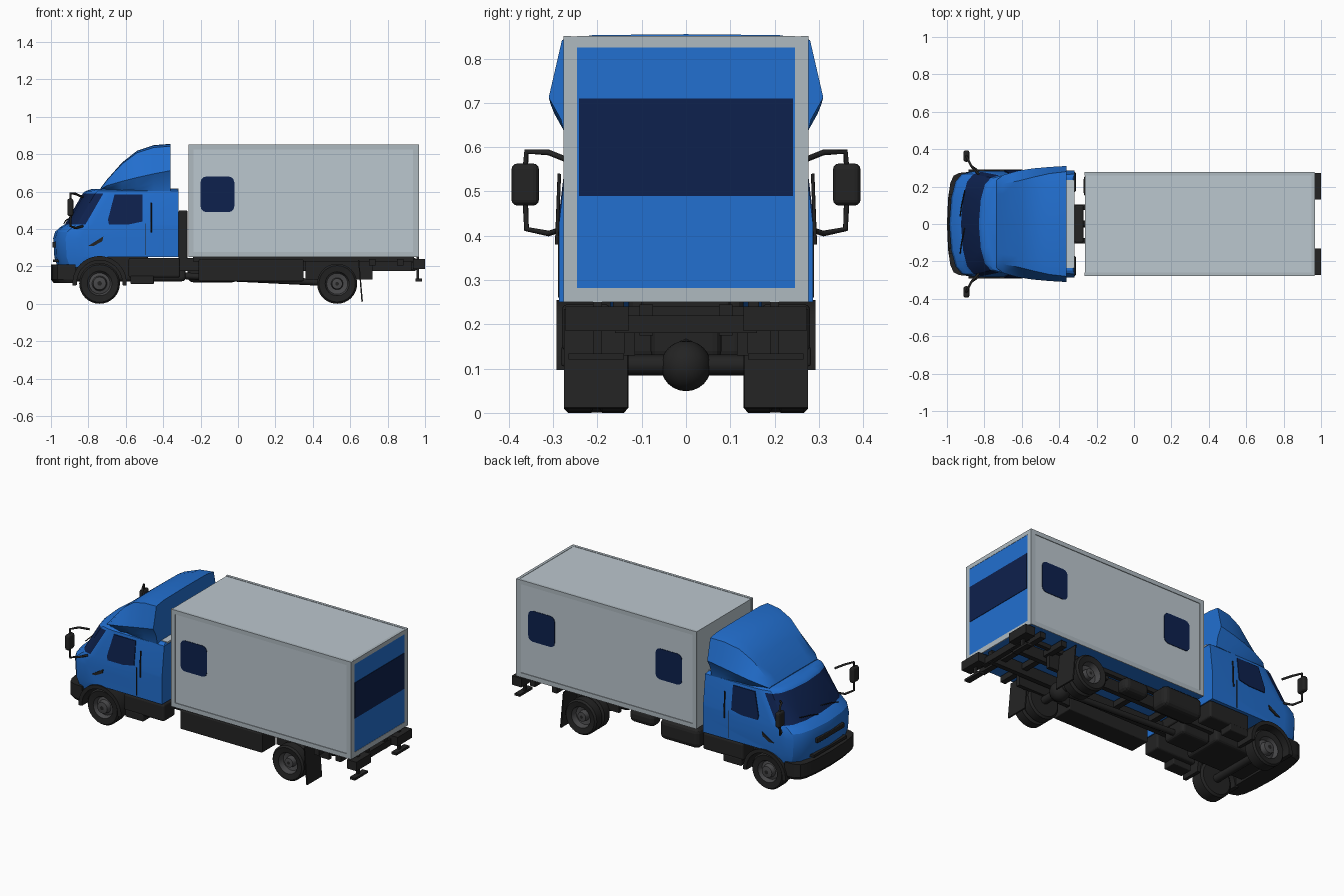
import bpy, bmesh, math
from mathutils import Vector

if "Cube" in bpy.data.objects:
    bpy.data.objects.remove(bpy.data.objects["Cube"])


def material(name, rgb):
    m = bpy.data.materials.new(name)
    m.diffuse_color = (*rgb, 1)
    m.use_nodes = True
    m.node_tree.nodes["Principled BSDF"].inputs["Base Color"].default_value = m.diffuse_color
    return m


BLUE = material("blue paint", (0.016, 0.16, 0.63))
GLASS = material("navy glass", (0.004, 0.015, 0.075))
BLACK = material("black", (0.017, 0.017, 0.017))
GREY = material("light grey", (0.50, 0.57, 0.62))
TRIM = material("frame grey", (0.43, 0.49, 0.53))
RIM = material("rim grey", (0.065, 0.065, 0.068))


def finish(name, bm, mats, smooth=None):
    bmesh.ops.recalc_face_normals(bm, faces=bm.faces)
    me = bpy.data.meshes.new(name)
    bm.to_mesh(me)
    bm.free()
    for m in mats:
        me.materials.append(m)
    ob = bpy.data.objects.new(name, me)
    bpy.context.collection.objects.link(ob)
    bpy.ops.object.select_all(action='DESELECT')
    ob.select_set(True)
    bpy.context.view_layer.objects.active = ob
    if smooth:
        bpy.ops.object.shade_smooth_by_angle(angle=math.radians(smooth))
    return ob


def loft(name, rings, mats, rule=None, smooth=None, cap=True, closed=False):
    """Skin equal rings of points; rule(ring, segment) picks the colour."""
    bm = bmesh.new()
    vs = [[bm.verts.new(p) for p in r] for r in rings]
    n = len(rings[0])
    for i in range(len(vs) if closed else len(vs) - 1):
        a, b = vs[i], vs[(i + 1) % len(vs)]
        for j in range(n):
            k = (j + 1) % n
            f = bm.faces.new((a[j], a[k], b[k], b[j]))
            f.material_index = rule(i, j) if rule else 0
    if cap:
        bm.faces.new(vs[0])
        bm.faces.new(vs[-1])
    return finish(name, bm, mats, smooth)


def prism(name, pts, y0, y1, mat, smooth=None):
    return loft(name, [[(x, y, z) for x, z in pts] for y in (y0, y1)], [mat], smooth=smooth)


def box(name, x0, x1, y0, y1, z0, z1, mat, bevel=0):
    ob = prism(name, [(x0, z0), (x1, z0), (x1, z1), (x0, z1)], y0, y1, mat)
    if bevel:
        b = ob.modifiers.new("bevel", 'BEVEL')
        b.width, b.segments = bevel, 3
    return ob


def tube(name, pts, r, mat=BLACK):
    cu = bpy.data.curves.new(name, 'CURVE')
    cu.dimensions, cu.bevel_depth, cu.bevel_resolution = '3D', r, 2
    cu.use_fill_caps = True
    sp = cu.splines.new('POLY')
    sp.points.add(len(pts) - 1)
    for p, c in zip(sp.points, pts):
        p.co = (*c, 1)
    cu.materials.append(mat)
    ob = bpy.data.objects.new(name, cu)
    bpy.context.collection.objects.link(ob)
    return ob


def lathe(name, x, z, prof, s, mats, rims=(), n=32):
    """Revolve (radius, y) about the y axis at x, z."""
    ring = lambda r, y: [(x + r * math.cos(2 * math.pi * k / n), s * y,
                          z + r * math.sin(2 * math.pi * k / n)) for k in range(n)]
    return loft(name, [ring(r, y) for r, y in prof], mats,
                lambda i, j: 1 if i in rims else 0, 35)


def rounded(x0, x1, z0, z1, r):
    out = []
    for cx, cz, a in ((x1 - r, z1 - r, 0), (x0 + r, z1 - r, 90), (x0 + r, z0 + r, 180), (x1 - r, z0 + r, 270)):
        out += [(cx + r * math.cos(math.radians(a + t)), cz + r * math.sin(math.radians(a + t)))
                for t in (0, 30, 60, 90)]
    return out


def span(name, s, x0, x1, y0, y1, z0, z1, mat=BLACK, bevel=0):
    return box(name, x0, x1, s * y0, s * y1, z0, z1, mat, bevel)


# Cab shell: stacked outlines with a bowed front, windscreen by rule
def outline(xf, hw, z, xb, depth=0.11, pillar=0.04):
    half = [(xf, 0), (xf + .1 * depth, .5 * hw), (xf + .3 * depth, .8 * hw), (xf + .6 * depth, .94 * hw),
            (xf + depth, hw - .004), (xf + depth + pillar, hw), (xb, hw + .004)]
    return [(x, y, z) for x, y in half] + [(x, -y, z) for x, y in reversed(half[1:])]


def cab_hw(z):
    return .283 - max(0, z - .43) * .12


levels = [(.195, -.965), (.25, -.982), (.35, -.988), (.385, -.978), (.41, -.95), (.425, -.925), (.59, -.83), (.603, -.815)]
rings = [outline(xf, cab_hw(z) - (.01 if z < .2 else 0), z, -.318) for z, xf in levels]
rings.append(outline(-.785, .245, .613, -.325))
cab = loft("cab", rings, [BLUE, GLASS], lambda i, j: 1 if i == 5 and (j < 4 or j > 8) else 0)
arch = lathe("arch_cutter", -.74, .11, [(.142, -.4), (.142, .4)], 1, [BLUE])
sill = box("sill_cutter", -.74, -.2, -.4, .4, .1, .25, BLUE)
bpy.context.view_layer.objects.active = cab
for cutter in (arch, sill):
    m = cab.modifiers.new("cut", 'BOOLEAN')
    m.operation, m.object, m.solver = 'DIFFERENCE', cutter, 'EXACT'
    bpy.ops.object.modifier_apply(modifier=m.name)
    bpy.data.objects.remove(cutter)
bpy.ops.object.select_all(action='DESELECT')
cab.select_set(True)
bpy.ops.object.shade_smooth_by_angle(angle=math.radians(28))

# Bumper, grille and wipers
loft("bumper", [outline(-.985, .265, .11, -.87, .06, .02), outline(-1, .275, .13, -.87, .06, .02),
                outline(-1, .275, .21, -.87, .06, .02)], [BLACK], smooth=25)
box("grille", -.993, -.96, -.13, .13, .30, .33, BLACK, .004)
box("lower_grille", -.988, -.95, -.16, .16, .222, .238, BLACK)
for y in (-.16, .04):
    tube("wiper", [(-.93, y, .43), (-.922, y + .06, .445), (-.905, y + .14, .455)], .003)

# Roof air deflector: cross-sections along x with a side ridge
stations = [(-.735, .618, .612, .21, .235), (-.70, .665, .632, .215, .262), (-.62, .755, .655, .23, .285),
            (-.54, .818, .675, .25, .297), (-.45, .848, .695, .27, .305), (-.362, .855, .712, .28, .31)]
rings = []
for x, top, ridge, ht, hr in stations:
    low = max(.606, ridge - .05)
    half = [(0, top), (.75 * ht, top - .002), (ht, top - .05 * (top - .6)), (hr, ridge),
            (hr - .028, low), (hr - .04, .604)]
    rings.append([(x, y, z) for y, z in half] + [(x, -y, z) for y, z in reversed(half[1:])])
loft("air_deflector", rings, [BLUE], smooth=32)
box("roof_rear_plate", -.36, -.318, -.235, .235, .606, .616, GREY)

# Cab sides: windows, handles, fenders, steps, mirrors
door = [(-.69, .425), (-.695, .45), (-.66, .585), (-.51, .585), (-.51, .44), (-.58, .425)]
vent = [(-.80, .31), (-.72, .36), (-.725, .335), (-.77, .31)]
arc = [(math.cos(math.radians(a)), math.sin(math.radians(a))) for a in range(-5, 186, 10)]
for s in (-1, 1):
    for name, pts, mat in (("side_window", door, GLASS), ("side_vent", vent, BLACK)):
        loft(name, [[(x, s * (cab_hw(z) + d), z) for x, z in pts] for d in (-.003, .006)], [mat])
    tube("grab_rail", [(-.465, s * .292, .38), (-.465, s * .286, .54)], .004)
    span("door_seam", s, -.495, -.491, .27, .2885, .26, .43)
    fender = [(-.74 + .145 * c, .11 + .145 * d) for c, d in arc] + \
             [(-.74 + .122 * c, .11 + .122 * d) for c, d in reversed(arc)]
    prism("front_fender", fender, s * .17, s * .292, BLACK, 30)
    span("cab_step", s, -.585, -.31, .17, .28, .14, .245, BLACK, .012)
    span("lower_step", s, -.575, -.45, .2, .282, .105, .15, BLACK, .006)
    tube("mirror_arm_top", [(-.83, s * .265, .57), (-.87, s * .31, .588), (-.895, s * .36, .59), (-.895, s * .363, .55)], .0065)
    tube("mirror_arm_low", [(-.83, s * .28, .415), (-.87, s * .31, .405), (-.895, s * .36, .415), (-.895, s * .363, .48)], .0065)
    span("mirror", s, -.912, -.88, .332, .394, .468, .563, BLACK, .013)

    # Wheels
    hub = [(.066, .262), (.056, .235), (.04, .24), (.034, .268), (.012, .272)]
    lathe("front_wheel", -.74, .109, [(.05, .18), (.095, .18), (.108, .19), (.109, .255), (.1, .266)] + hub,
          s, [BLACK, RIM], (5, 6, 7, 8))
    dual = [(.05, .13), (.095, .13), (.107, .14), (.107, .19), (.09, .2), (.09, .206), (.107, .214), (.107, .266), (.097, .276)]
    lathe("rear_wheel", .53, .107, dual + [(.064, .27), (.056, .235), (.032, .23), (.028, .262), (.01, .264)],
          s, [BLACK, RIM], (9, 10, 11, 12))
    prism("mud_flap", [(.642, .235), (.648, .235), (.668, .012), (.66, .01)], s * .132, s * .276, BLACK)

    # Chassis rails and tail hardware
    span("frame_rail", s, -.86, .95, .075, .105, .175, .245)
    span("body_bearer", s, -.24, .94, .14, .165, .225, .252)
    span("tail_light_box", s, .935, 1.0, .13, .272, .185, .24)
    span("tail_leg", s, .955, .968, .19, .21, .12, .25)
    span("tail_foot", s, .95, .985, .14, .265, .12, .134)
    span("rear_hanger", s, .36, .72, .115, .14, .13, .235)

# Side tanks and lockers
box("long_locker", -.21, .35, -.265, -.13, .12, .238, BLACK, .006)
box("fuel_tank", -.27, .0, .14, .265, .115, .24, BLACK, .03)
box("air_tank", .07, .24, .13, .22, .14, .225, BLACK, .03)

# Drivetrain and underbody
box("engine", -.88, -.48, -.13, .13, .12, .3, BLACK, .02)
box("gearbox", -.48, -.28, -.08, .08, .12, .23, BLACK, .02)
tube("drive_shaft", [(-.3, 0, .15), (.53, 0, .11)], .018)
for x in (-.74, .53):
    tube("axle", [(x, -.2, .108), (x, .2, .108)], .024)
bm = bmesh.new()
bmesh.ops.create_uvsphere(bm, u_segments=20, v_segments=12, radius=.057)
bmesh.ops.translate(bm, verts=bm.verts, vec=Vector((.53, 0, .106)))
finish("differential", bm, [BLACK], 40)
for i, x in enumerate((-.2, .05, .3, .7, .85)):
    box("cross_member", x, x + .035, -.26 if i > 2 else -.14, .26 if i > 2 else .14, .205, .24, BLACK)
box("tail_beam", .925, .955, -.16, .16, .18, .22, BLACK)
box("intake_stack", -.318, -.27, -.1, .1, .2, .5, BLACK, .01)

# Cargo body with blue underside
cargo = box("cargo_box", -.263, .962, -.273, .273, .25, .849, GREY)
cargo.data.materials.append(BLUE)
for f in cargo.data.polygons:
    if f.normal.z < -.9:
        f.material_index = 1
for s in (-1, 1):
    for z0, z1 in ((.25, .278), (.825, .851)):
        span("side_rail", s, -.265, .966, .26, .277, z0, z1, TRIM)
    for x0, x1 in ((-.265, -.237), (.935, .966)):
        span("corner_post", s, x0, x1, .26, .277, .278, .825, TRIM)
    span("rear_post", s, .95, .967, .246, .2765, .25, .85, TRIM)
for z0, z1 in ((.25, .282), (.825, .851)):
    box("rear_rail", .95, .967, -.246, .246, z0, z1, TRIM)

# Rear door panel with dark band, and side windows
box("rear_panel", .958, .9655, -.246, .246, .282, .825, BLUE)
box("rear_band", .96, .9685, -.242, .242, .49, .71, GLASS)
for x, s in ((-.2, -1), (-.165, 1), (.705, 1)):
    prism("body_window", rounded(x, x + .18, .49, .68, .03), s * .271, s * .276, GLASS)
